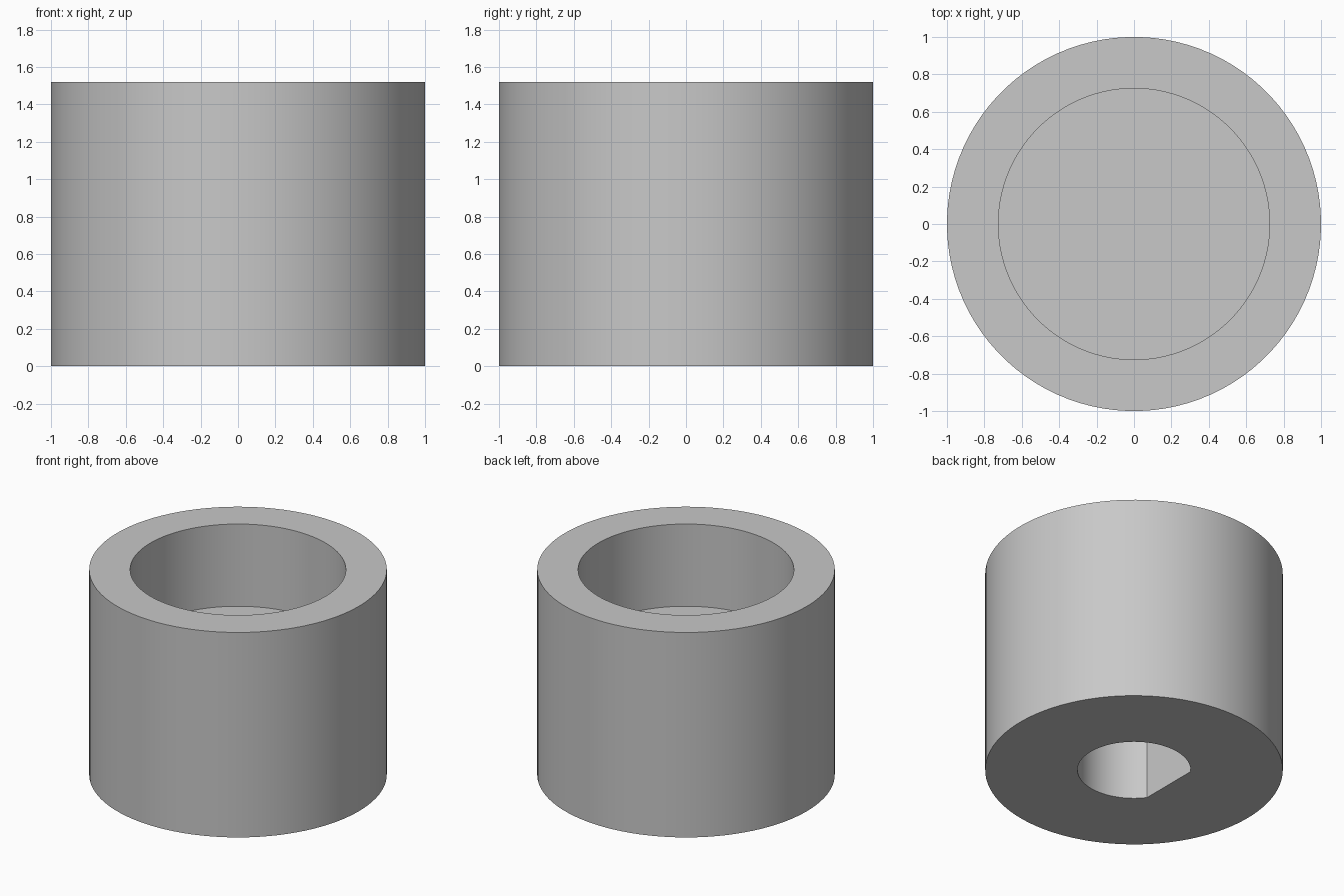
import bpy, bmesh, math

cube = bpy.data.objects.get("Cube")
if cube:
    bpy.data.objects.remove(cube, do_unlink=True)

SIDES = 96
HEIGHT, OUTER_R = 1.52, 1.0
RECESS_R, RECESS_FLOOR = 0.725, 0.91
SHAFT_R, SHAFT_FLAT, SHAFT_DEPTH = 0.38, 0.305, 0.74

grey = bpy.data.materials.new("plain grey")
grey.use_nodes = True
colour = (0.58, 0.58, 0.58, 1)
grey.diffuse_color = colour
grey.node_tree.nodes["Principled BSDF"].inputs["Base Color"].default_value = colour

bm = bmesh.new()


def ring(radius, z, flat_angle=math.pi / SIDES):
    """Ring of vertices whose closing edge is a chord on the -x side."""
    start = -math.pi + flat_angle
    step = 2 * (math.pi - flat_angle) / (SIDES - 1)
    return [bm.verts.new((radius * math.cos(start + i * step),
                          radius * math.sin(start + i * step), z))
            for i in range(SIDES)]


def skin(a, b):
    for i in range(SIDES):
        j = (i + 1) % SIDES
        bm.faces.new((a[i], a[j], b[j], b[i]))


# D-shaped shaft hole, underside, outer wall, rim, then the top recess
flat_angle = math.acos(SHAFT_FLAT / SHAFT_R)
loops = [ring(SHAFT_R, SHAFT_DEPTH, flat_angle),
         ring(SHAFT_R, 0, flat_angle),
         ring(OUTER_R, 0),
         ring(OUTER_R, HEIGHT),
         ring(RECESS_R, HEIGHT),
         ring(RECESS_R, RECESS_FLOOR)]
for a, b in zip(loops, loops[1:]):
    skin(a, b)

# Blind end of the shaft hole and floor of the recess
bm.faces.new(loops[0])
bm.faces.new(loops[-1])
bmesh.ops.recalc_face_normals(bm, faces=bm.faces)

mesh = bpy.data.meshes.new("knob_body")
bm.to_mesh(mesh)
bm.free()
mesh.materials.append(grey)
body = bpy.data.objects.new("knob_body", mesh)
bpy.context.collection.objects.link(body)

bpy.ops.object.select_all(action="DESELECT")
body.select_set(True)
bpy.context.view_layer.objects.active = body
bpy.ops.object.shade_smooth_by_angle(angle=math.radians(30))
